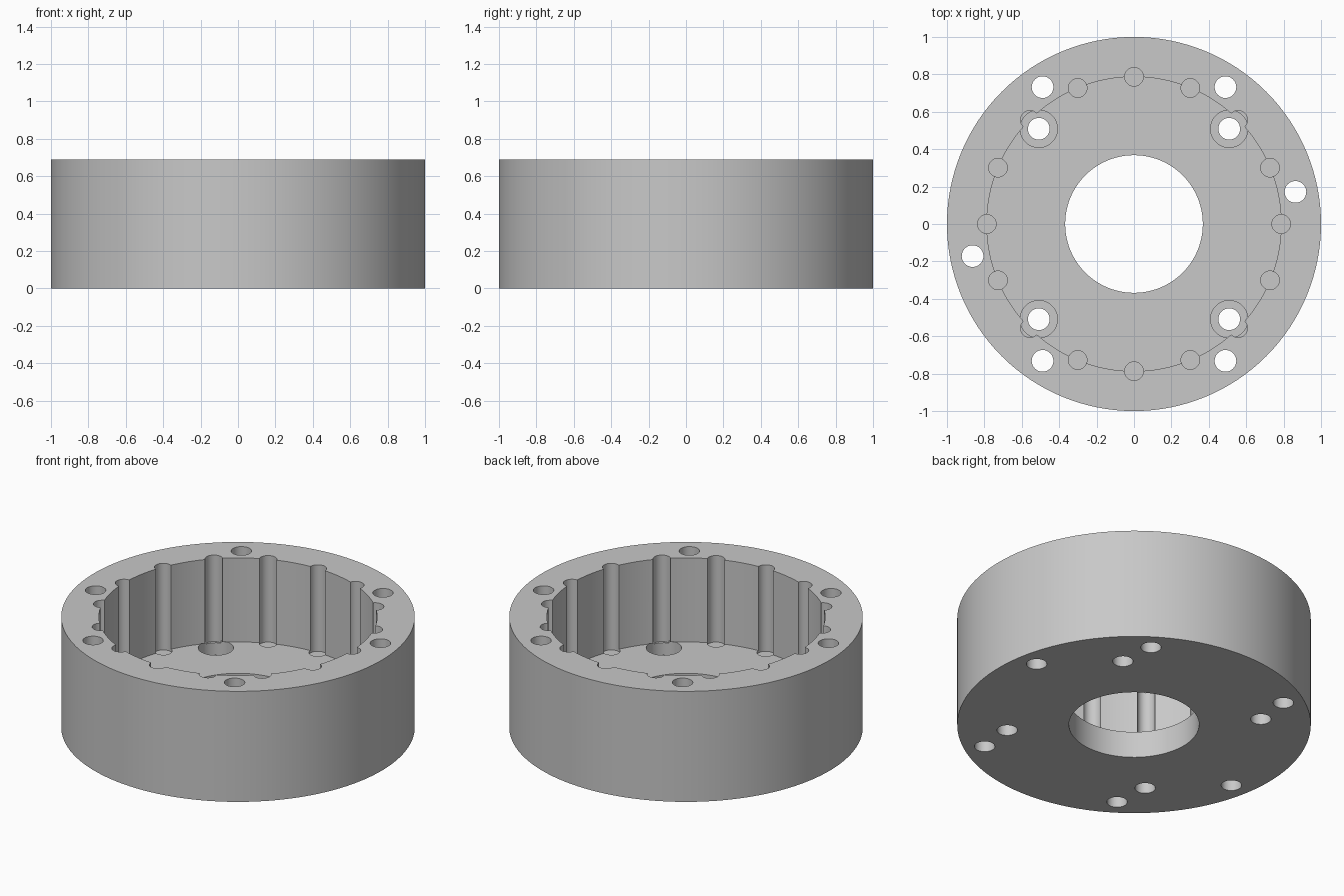
import bpy
import math
from math import cos, sin, radians

cube = bpy.data.objects.get("Cube")
if cube:
    bpy.data.objects.remove(cube, do_unlink=True)

HEIGHT = 0.69
FLOOR = 0.165      # top of the floor plate
GROOVE_FLOOR = 0.15
BORE_FLOOR = 0.075

grey = bpy.data.materials.new("plain grey")
grey.use_nodes = True
colour = (0.58, 0.58, 0.58, 1)
grey.diffuse_color = colour
grey.node_tree.nodes["Principled BSDF"].inputs["Base Color"].default_value = colour


def cylinder(name, radius, bottom, top, segments, distance=0, angle=0):
    """Upright cylinder at a polar position."""
    a = radians(angle)
    bpy.ops.mesh.primitive_cylinder_add(
        vertices=segments, radius=radius, depth=top - bottom,
        location=(distance * cos(a), distance * sin(a), (top + bottom) / 2))
    obj = bpy.context.object
    obj.name = name
    obj.data.materials.append(grey)
    return obj


housing = cylinder("housing", 1, 0, HEIGHT, 128)


def cut(*args):
    """Subtract a cylinder from the housing and discard the cutter."""
    cutter = cylinder("cutter", *args)
    cutter.hide_render = True
    mod = housing.modifiers.new("cut", 'BOOLEAN')
    mod.operation = 'DIFFERENCE'
    mod.solver = 'EXACT'
    mod.object = cutter
    bpy.ops.object.select_all(action='DESELECT')
    housing.select_set(True)
    bpy.context.view_layer.objects.active = housing
    bpy.ops.object.modifier_apply(modifier=mod.name)
    bpy.data.objects.remove(cutter, do_unlink=True)


# Main cavity and central opening
cut(0.787, FLOOR, 1, 128)
cut(0.368, -0.1, 1, 96)

# Counterbored screw holes in the floor
for angle in (45, 135, 225, 315):
    cut(0.1, BORE_FLOOR, FLOOR + 0.002, 40, 0.72, angle)
    cut(0.058, -0.1, FLOOR, 32, 0.72, angle)

# Round grooves down the cavity wall, sunk slightly into the floor
for i in range(16):
    cut(0.05, GROOVE_FLOOR, 1, 28, 0.787, i * 22.5)

# Through holes in the rim
for angle in (11.25, 56.25, 123.75, 191.25, 236.25, 303.75):
    cut(0.058, -0.1, 1, 32, 0.88, angle)

bpy.ops.object.shade_smooth_by_angle(angle=radians(30))
